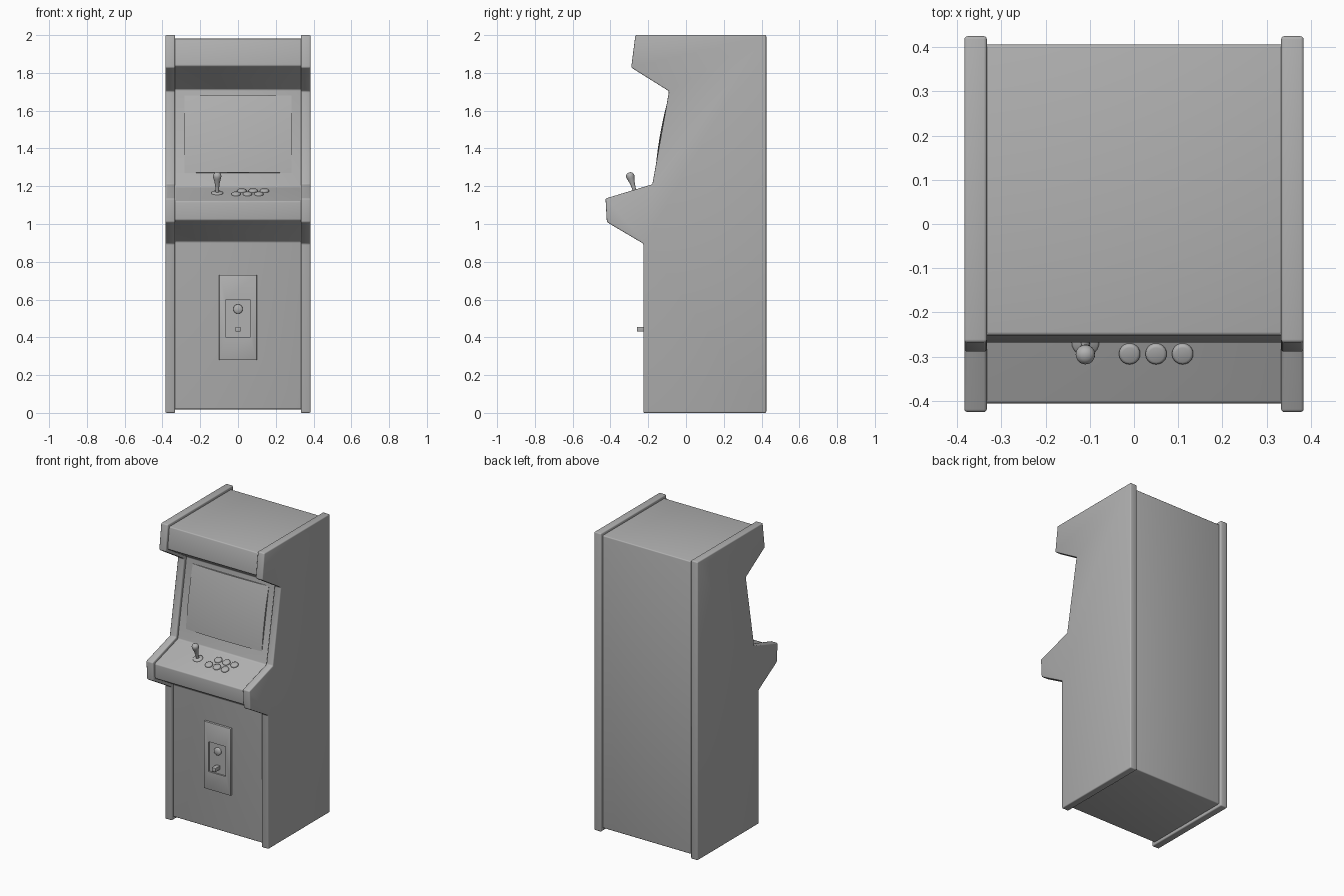
import bpy, bmesh, math
from mathutils import Matrix, Vector

if "Cube" in bpy.data.objects:
    bpy.data.objects.remove(bpy.data.objects["Cube"])

# Side profile (y, z), counter-clockwise from the bottom front
PROFILE = [(-0.226, 0), (0.425, 0), (0.425, 2), (-0.268, 2), (-0.29, 1.828), (-0.09, 1.703),
           (-0.178, 1.21), (-0.426, 1.135), (-0.419, 1.01), (-0.226, 0.896)]
INSET = 0.019

# One darker grey for the whole machine
GREY = bpy.data.materials.new("dark_grey")
GREY.diffuse_color = (0.44, 0.44, 0.44, 1)
GREY.use_nodes = True
GREY.node_tree.nodes["Principled BSDF"].inputs["Base Color"].default_value = GREY.diffuse_color


def finish(name, bm, angle=35):
    bmesh.ops.recalc_face_normals(bm, faces=bm.faces)
    me = bpy.data.meshes.new(name)
    bm.to_mesh(me)
    bm.free()
    me.materials.append(GREY)
    ob = bpy.data.objects.new(name, me)
    bpy.context.collection.objects.link(ob)
    bpy.ops.object.select_all(action='DESELECT')
    ob.select_set(True)
    bpy.context.view_layer.objects.active = ob
    bpy.ops.object.shade_smooth_by_angle(angle=math.radians(angle))
    return ob


def inset(pts, d):
    """Move every edge of a closed profile inwards by d."""
    out = []
    for i, p in enumerate(pts):
        p, a, b = Vector(p), Vector(pts[i - 1]), Vector(pts[(i + 1) % len(pts)])
        e1, e2 = (p - a).normalized(), (b - p).normalized()
        n1, n2 = Vector((-e1.y, e1.x)), Vector((-e2.y, e2.x))
        out.append(p + (n1 + n2) * d / (1 + n1.dot(n2)))
    return out


def round_edges(bm, width, segments=3):
    bmesh.ops.bevel(bm, geom=bm.edges[:], offset=width, segments=segments,
                    profile=0.5, affect='EDGES')


def prism(name, pts, x0, x1, bev):
    bm = bmesh.new()
    face = bm.faces.new([bm.verts.new((x0, y, z)) for y, z in pts])
    ext = bmesh.ops.extrude_face_region(bm, geom=[face])
    verts = [v for v in ext["geom"] if isinstance(v, bmesh.types.BMVert)]
    bmesh.ops.translate(bm, verts=verts, vec=(x1 - x0, 0, 0))
    bm.faces.ensure_lookup_table()
    bmesh.ops.recalc_face_normals(bm, faces=bm.faces)
    round_edges(bm, bev)
    return finish(name, bm, 40)


def lathe(name, pts, matrix, n=24):
    bm = bmesh.new()
    vs = [bm.verts.new((r, 0, h)) for r, h in pts]
    edges = [bm.edges.new(e) for e in zip(vs, vs[1:])]
    bmesh.ops.spin(bm, geom=vs + edges, axis=(0, 0, 1), cent=(0, 0, 0),
                   angle=math.tau, steps=n, use_duplicate=False)
    bmesh.ops.remove_doubles(bm, verts=bm.verts, dist=1e-5)
    bm.transform(matrix)
    return finish(name, bm, 50)


def box_mesh(x0, x1, y0, y1, z0, z1, bev):
    bm = bmesh.new()
    bmesh.ops.create_cube(bm, size=1)
    bm.transform(Matrix.Translation(((x0 + x1) / 2, (y0 + y1) / 2, (z0 + z1) / 2))
                 @ Matrix.Diagonal((x1 - x0, y1 - y0, z1 - z0, 1)))
    round_edges(bm, bev, 2)
    return bm


def frame(x, y, z, tilt):
    return Matrix.Translation((x, y, z)) @ Matrix.Rotation(tilt, 4, 'X')


# Cabinet shell: two side panels around an inset body
for side, s in (("left", -1), ("right", 1)):
    prism(side + "_side_panel", PROFILE, s * 0.333, s * 0.384, 0.007)
inner = inset(PROFILE, INSET)
prism("cabinet_body", inner, -0.345, 0.345, 0.007)

# Bulging screen lying on the sloped panel
low, high = inner[6], inner[5]
slope = high - low
mid = low + slope * ((1.475 - low.y) / slope.y)
bm = bmesh.new()
bmesh.ops.create_grid(bm, x_segments=24, y_segments=18, size=1)
for v in bm.verts:
    u, w = v.co.x, v.co.y
    v.co = (u * 0.282, w * 0.208, 0.001 + 0.014 * (1 - u * u) + 0.010 * (1 - w * w))
rim = [e for e in bm.edges if e.is_boundary]
ext = bmesh.ops.extrude_edge_only(bm, edges=rim)
for v in ext["geom"]:
    if isinstance(v, bmesh.types.BMVert):
        v.co.z = -0.01
bm.transform(frame(0, mid.x, mid.y, math.atan2(slope.y, slope.x)))
finish("screen", bm)

# Control deck: joystick and six buttons
a, b = inner[7], inner[6]
tilt = math.atan2(b.y - a.y, b.x - a.x)


def on_deck(x, y):
    return frame(x, y, a.y + (y - a.x) * math.tan(tilt), tilt)


stick_spot = on_deck(-0.11, -0.268)
lathe("joystick_base", [(0, -0.002), (0.031, -0.002), (0.031, 0.003), (0.027, 0.007), (0, 0.008)], stick_spot)
lathe("joystick_stick", [(0, 0), (0.01, 0), (0.01, 0.03), (0.014, 0.06), (0.02, 0.083), (0.022, 0.093),
                         (0.021, 0.102), (0.017, 0.109), (0.009, 0.114), (0, 0.115)], stick_spot)
for row, (y, shift) in enumerate([(-0.293, 0), (-0.236, 0.03)]):
    for col in range(3):
        lathe(f"button_{row}_{col}", [(0, -0.002), (0.024, -0.002), (0.024, 0.006), (0.022, 0.01),
                                      (0.017, 0.012), (0, 0.012)], on_deck(-0.01 + 0.06 * col + shift, y))

# Coin door with a recessed pocket
front = inner[0].x
bm = box_mesh(-0.1, 0.1, front - 0.014, front + 0.01, 0.28, 0.73, 0.003)
face = min((f for f in bm.faces if f.calc_area() > 0.05), key=lambda f: f.calc_center_median().y)
bmesh.ops.inset_individual(bm, faces=[face], thickness=0.047)
for v in face.verts:
    v.co.z = 0.6 if v.co.z > 0.5 else 0.4
bmesh.ops.extrude_discrete_faces
pocket = bmesh.ops.extrude_face_region(bm, geom=[face])
bmesh.ops.translate(bm, vec=(0, 0.01, 0),
                    verts=[v for v in pocket["geom"] if isinstance(v, bmesh.types.BMVert)])
bmesh.ops.delete(bm, geom=[f for f in bm.faces if f == face], context='FACES_ONLY')
finish("coin_door", bm)

# Return button and coin lever in the pocket
lathe("coin_button", [(0, 0), (0.025, 0), (0.025, 0.012), (0.022, 0.015), (0, 0.016)],
      frame(0, front - 0.002, 0.55, math.pi / 2))
finish("coin_return", box_mesh(-0.014, 0.014, -0.26, front, 0.43, 0.456, 0.003))
